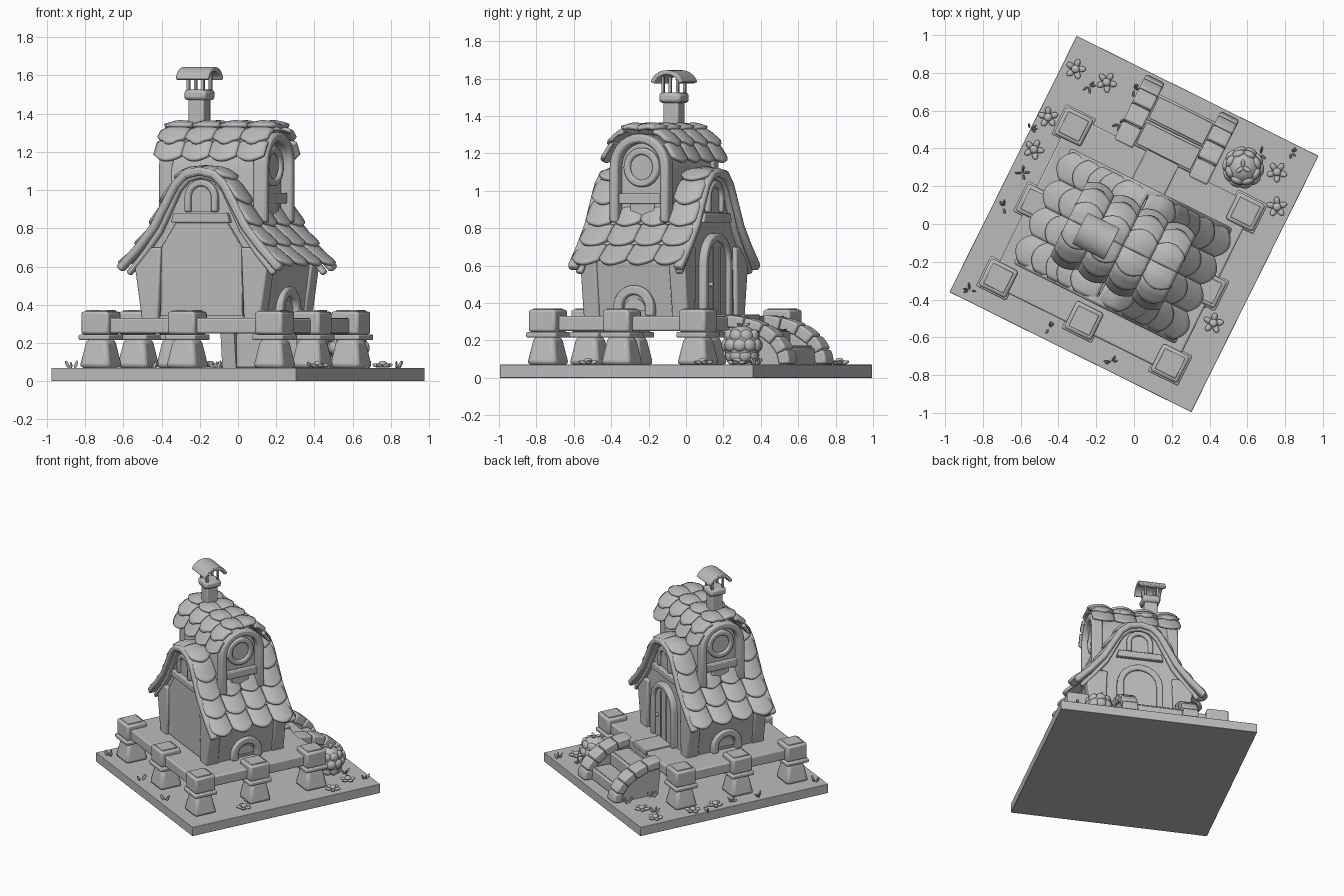
import bpy, bmesh, math, random
from mathutils import Matrix, Vector

cube = bpy.data.objects.get("Cube")
if cube:
    bpy.data.objects.remove(cube)
random.seed(4)
TURN = Matrix.Rotation(math.radians(-26.4), 4, 'Z')
VC = -0.13          # middle of the house along its ridge
made = []

mat = bpy.data.materials.new("plain grey")
mat.use_nodes = True
mat.diffuse_color = (0.5, 0.5, 0.5, 1)
mat.node_tree.nodes["Principled BSDF"].inputs["Base Color"].default_value = (0.5, 0.5, 0.5, 1)


def finish(name, bm, bevel=0, solid=0):
    if not solid:
        bmesh.ops.recalc_face_normals(bm, faces=bm.faces)
    bm.transform(TURN)
    me = bpy.data.meshes.new(name)
    bm.to_mesh(me)
    bm.free()
    me.materials.append(mat)
    ob = bpy.data.objects.new(name, me)
    bpy.context.collection.objects.link(ob)
    if solid:
        m = ob.modifiers.new("thickness", 'SOLIDIFY')
        m.thickness, m.offset = solid, 0
    if bevel:
        m = ob.modifiers.new("soft edges", 'BEVEL')
        m.width, m.segments, m.limit_method = bevel, 2, 'ANGLE'
    made.append(ob)
    return ob


def place(axis, a, z, d):
    # axis v: drawn across the gables; axis u: drawn across the dormers
    return Vector((a, d, z)) if axis == 'v' else Vector((d, a + VC, z))


def box(name, x, y, z0, z1, sx, sy, top=1, bevel=0.01):
    bm = bmesh.new()
    bmesh.ops.create_cube(bm, size=1)
    for v in bm.verts:
        k = top if v.co.z > 0 else 1
        v.co = (x + v.co.x * sx * k, y + v.co.y * sy * k, z1 if v.co.z > 0 else z0)
    return finish(name, bm, bevel)


def prism(name, pts, axis, d0, d1, bevel=0.006):
    bm = bmesh.new()
    ends = [[bm.verts.new(place(axis, a, z, d)) for a, z in pts] for d in (d0, d1)]
    bm.faces.new(ends[0])
    bm.faces.new(ends[1])
    for i in range(len(pts)):
        j = (i + 1) % len(pts)
        bm.faces.new((ends[0][i], ends[0][j], ends[1][j], ends[1][i]))
    return finish(name, bm, bevel)


def band(name, pts, thick, axis, d0, d1, closed=False, bevel=0.01):
    # strip following a line, thickened towards its right-hand side
    bm, n, rings = bmesh.new(), len(pts), []
    P = [Vector(p) for p in pts]
    for i in range(n):
        a = P[i - 1] if i or closed else P[0]
        b = P[(i + 1) % n] if i < n - 1 or closed else P[-1]
        t = (b - a).normalized()
        q = P[i] + Vector((t.y, -t.x)) * thick
        rings.append([bm.verts.new(place(axis, *c)) for c in
                      ((*P[i], d0), (*P[i], d1), (*q, d1), (*q, d0))])
    for i in range(n if closed else n - 1):
        r, s = rings[i], rings[(i + 1) % n]
        for k in range(4):
            bm.faces.new((r[k], r[(k + 1) % 4], s[(k + 1) % 4], s[k]))
    if not closed:
        bm.faces.new(rings[0])
        bm.faces.new(rings[-1])
    return finish(name, bm, bevel)


def arch(r, zc, zb, n=14):
    arc = [(-r * math.cos(math.pi * i / n), zc + r * math.sin(math.pi * i / n)) for i in range(n + 1)]
    return [(-r, zb)] + arc + [(r, zb)] if zb < zc else arc


def mirror(half):
    return [(-a, z) for a, z in reversed(half)] + list(half[1:])


def tiled_roof(name, half, rows, cols, d0, d1, axis, lift):
    P = [Vector(p) for p in half]
    lens = [(b - a).length for a, b in zip(P, P[1:])]
    total, w = sum(lens), (d1 - d0) / cols

    def at(t):
        s = max(0, t) * total
        for i, l in enumerate(lens):
            if s <= l or i == len(lens) - 1:
                d = (P[i + 1] - P[i]) / l
                return P[i] + d * s, Vector((-d.y, d.x))
            s -= l
    bm, N = bmesh.new(), 8
    for side in (-1, 1):
        for c in range(cols):
            for r in range(rows):
                grid = []
                for j in range(N + 1):
                    for i in range(N + 1):
                        s, f = 2 * i / N - 1, j / N
                        t = (r + f * (1.22 - 0.38 * s * s)) / (rows + 0.22)
                        p, nrm = at(t)
                        p = p + nrm * (lift * f + 0.02 * (1 - s * s))
                        grid.append(bm.verts.new(place(axis, side * p.x, p.y, d0 + w * (c + 0.5 + s * 0.5))))
                for j in range(N):
                    for i in range(N):
                        k = j * (N + 1) + i
                        bm.faces.new((grid[k], grid[k + 1], grid[k + N + 2], grid[k + N + 1]))
    return finish(name, bm, solid=0.022)


def blobs(name, items):
    # each item: centre, radii, rotation about z, tilt
    bm = bmesh.new()
    for c, r, rz, tilt in items:
        m = Matrix.Translation(c) @ Matrix.Rotation(rz, 4, 'Z') @ Matrix.Rotation(tilt, 4, 'Y') @ Matrix.Diagonal((*r, 1))
        bmesh.ops.create_uvsphere(bm, u_segments=12, v_segments=8, radius=1, matrix=m)
    return finish(name, bm)


# Ground, deck and its posts
box("ground_slab", 0, 0, 0, 0.07, 1.43, 1.515, bevel=0.003)
box("deck", -0.01, -0.125, 0.25, 0.33, 1.08, 1.0)
box("door_walkway", -0.02, 0.28, 0.3, 0.338, 0.19, 0.21, bevel=0.004)
posts = [(x, y) for y in (0.32, -0.135, -0.576) for x in (-0.515, 0.5)] + [(-0.01, -0.576)]
for x, y in posts:
    box("post_foot", x, y, 0.07, 0.22, 0.18, 0.18, 0.68, 0.022)
    box("post_collar", x, y, 0.215, 0.245, 0.178, 0.178, bevel=0.008)
    box("post_cap", x, y, 0.245, 0.365, 0.16, 0.16, bevel=0.014)
    box("post_cap_top", x, y, 0.36, 0.372, 0.12, 0.12, bevel=0.004)

# House body with flared walls
main = [(0, 1.10), (0.09, 1.08), (0.155, 1.02), (0.205, 0.93), (0.275, 0.80), (0.365, 0.69), (0.47, 0.58)]
under = [(a * 0.93, z - 0.035) for a, z in main[:-1]]
body = [(-0.335, 0.32)] + [(-0.375, 0.62)] + mirror(under) + [(0.375, 0.62), (0.335, 0.32)]
prism("house_walls", body, 'v', -0.415, 0.16)
tiled_roof("main_roof_tiles", main, 5, 4, -0.455, 0.195, 'v', 0.022)
trim_line = mirror([(a * 1.03, z + 0.022) for a, z in main])
for sgn in (-1, 1):
    face = VC + sgn * 0.287
    out = lambda k: face + sgn * k
    band("gable_trim", trim_line, 0.045, 'v', out(0.0), out(0.055), bevel=0.014)
    band("gable_inner_trim", [(a * 0.9, z - 0.03) for a, z in trim_line], 0.03, 'v', out(-0.01), out(0.03))
    prism("gable_beam", [(-0.17, 0.83), (0.17, 0.83), (0.155, 0.88), (-0.155, 0.88)], 'v', out(-0.01), out(0.035))
    band("gable_window_frame", arch(0.095, 0.96, 0.885), 0.035, 'v', out(-0.01), out(0.03))
    prism("gable_window_pane", arch(0.06, 0.96, 0.885), 'v', out(-0.01), out(0.01), 0)
    for s in (-1, 1):
        prism("corner_pillar", [(s * 0.25, 0.32), (s * 0.345, 0.32), (s * 0.39, 0.62), (s * 0.29, 0.7), (s * 0.235, 0.7)],
              'v', out(-0.07), out(0.025), 0.01)
        # Half-round side windows
    cx = sgn * 0.345
    prism_pts = arch(0.065, 0.36, 0.36)
    band("side_window_frame", arch(0.12, 0.375, 0.33), 0.05, 'u', cx - sgn * 0.03, cx + sgn * 0.035)
    prism("side_window_pane", prism_pts, 'u', cx - sgn * 0.03, cx + sgn * 0.01, 0)
front_panel = [(-0.24, 0.34), (-0.235, 0.7), (-0.15, 0.83), (0.15, 0.83), (0.235, 0.7), (0.24, 0.34)]
prism("front_panel", front_panel, 'v', -0.43, -0.4, 0.003)

# Arched back door
band("door_frame", arch(0.165, 0.61, 0.33), 0.045, 'v', 0.14, 0.2)
prism("door", arch(0.12, 0.61, 0.33), 'v', 0.14, 0.18, 0)
for x in (-0.04, 0.04):
    box("door_groove_strip", x, 0.181, 0.34, 0.7, 0.008, 0.008, bevel=0)
blobs("door_knob", [((0.08, 0.19, 0.5), (0.013, 0.013, 0.013), 0, 0)])

# Cross-wise upper storey with a dormer face at each end
upper = [(0, 1.33), (0.06, 1.325), (0.12, 1.295), (0.165, 1.235), (0.2, 1.14)]
tower = [(-0.165, 0.72)] + mirror([(a * 0.85, z - 0.03) for a, z in upper]) + [(0.165, 0.72)]
prism("upper_walls", tower, 'u', -0.255, 0.255)
tiled_roof("upper_roof_tiles", upper, 3, 4, -0.32, 0.32, 'u', 0.02)
ring = [(-0.105 * math.cos(math.tau * i / 28), 1.125 + 0.105 * math.sin(math.tau * i / 28)) for i in range(28)]
for s in (-1, 1):
    band("dormer_arch", arch(0.175, 1.13, 0.83), 0.05, 'u', s * 0.235, s * 0.315, bevel=0.014)
    band("round_window_frame", ring, 0.038, 'u', s * 0.24, s * 0.285, True)
    prism("round_window_pane", [(a * 0.66, 1.125 + (z - 1.125) * 0.66) for a, z in ring], 'u', s * 0.24, s * 0.268, 0)
    prism("dormer_beam", [(-0.135, 0.93), (0.135, 0.93), (0.135, 0.985), (-0.135, 0.985)], 'u', s * 0.24, s * 0.29)
    prism("dormer_panel", [(-0.07, 0.8), (0.07, 0.8), (0.07, 0.93), (-0.07, 0.93)], 'u', s * 0.24, s * 0.27)

# Chimney
CX, CY = -0.152, -0.147
box("chimney_shaft", CX, CY, 1.28, 1.48, 0.09, 0.09)
box("chimney_collar", CX, CY, 1.47, 1.525, 0.128, 0.128, bevel=0.018)
for x in (-1, 1):
    for y in (-1, 1):
        box("chimney_stick", CX + x * 0.043, CY + y * 0.043, 1.52, 1.61, 0.016, 0.016, bevel=0.003)
hood = [(0.1 * math.sin(a), 1.555 + 0.09 * math.cos(a)) for a in [(i / 6 - 1) * 1.25 for i in range(13)]]
band("chimney_hood", [(a + CY - VC, z) for a, z in hood], 0.024, 'u', CX - 0.095, CX + 0.095, bevel=0.006)

# Stairs between curved stone curbs
for k, top in enumerate((0.25, 0.16)):
    box("stair_step", -0.02, 0.45 + 0.15 * k, 0.07, top, 0.36, 0.15)
    box("stair_tread", -0.02, 0.45 + 0.15 * k, top, top + 0.012, 0.32, 0.125, bevel=0.004)
curb = lambda a, k=0: (0.35 + 0.39 * math.sin(a) - VC, 0.075 + 0.26 * math.cos(a) - k)
for x in (-0.24, 0.2):
    for b in range(5):
        a0, a1 = math.pi / 2 * (b + 0.04) / 5, math.pi / 2 * (b + 0.96) / 5
        band("curb_stone", [curb(a0 + (a1 - a0) * i / 3) for i in range(4)], 0.065, 'u', x - 0.055, x + 0.055)
    arc = [curb(math.pi / 2 * i / 12, 0.02) for i in range(12)]
    prism("curb_wall", arc + [(0.7 - VC, 0.065), (0.38 - VC, 0.065)], 'u', x - 0.04, x + 0.04, 0)

# Leafy bush
bx, by, bz = 0.385, 0.525, 0.175
leaves = [((bx, by, bz), (0.1, 0.1, 0.105), 0, 0)]
for row, (h, n) in enumerate(((-0.055, 9), (0.0, 10), (0.05, 8))):
    r = math.sqrt(0.0081 - h * h)
    for i in range(n):
        a = math.tau * (i + 0.5 * row) / n
        leaves.append(((bx + r * math.cos(a), by + r * math.sin(a), bz + h), (0.022, 0.036, 0.034), a, 0))
for i in range(3):
    a = math.tau * i / 3
    leaves.append(((bx + 0.02 * math.cos(a), by + 0.02 * math.sin(a), 0.283), (0.025, 0.012, 0.008), a, -0.3))
blobs("bush", leaves)

# Star-shaped plants and grass tufts, given in turned ground positions
back = TURN.inverted()
plants, grass = [], []
for x, y in ((-0.31, 0.82), (-0.145, 0.75), (-0.455, 0.565), (-0.53, 0.395), (0.757, 0.275), (0.757, 0.09), (0.42, -0.525)):
    c, turn = back @ Vector((x, y, 0.082)), random.uniform(0, 2)
    plants.append((c + Vector((0, 0, 0.01)), (0.022, 0.022, 0.015), 0, 0))
    for i in range(5):
        a = turn + math.tau * i / 5
        plants.append((c + Vector((math.cos(a), math.sin(a), 0)) * 0.032, (0.024, 0.016, 0.01), a, -0.25))
for x, y in ((0, 0.71), (-0.08, 0.53), (-0.24, 0.73), (-0.59, 0.27), (-0.69, 0.09), (-0.87, -0.35),
             (-0.45, -0.55), (-0.12, -0.73), (0.39, -0.42), (0.67, 0.37), (0.83, 0.38), (-0.55, 0.5)):
    c = back @ Vector((x, y, 0.085))
    for i in range(4):
        a = random.uniform(0, math.tau)
        off = Vector((math.cos(a), math.sin(a), 0)) * 0.022
        grass.append((c + off, (0.008, 0.006, 0.024), a, random.uniform(0.3, 0.9)))
blobs("star_plants", plants)
blobs("grass_tufts", grass)

# Smooth shading with sharp edges kept
bpy.ops.object.select_all(action='DESELECT')
for ob in made:
    ob.select_set(True)
bpy.context.view_layer.objects.active = made[0]
bpy.ops.object.shade_smooth_by_angle(angle=math.radians(35))
